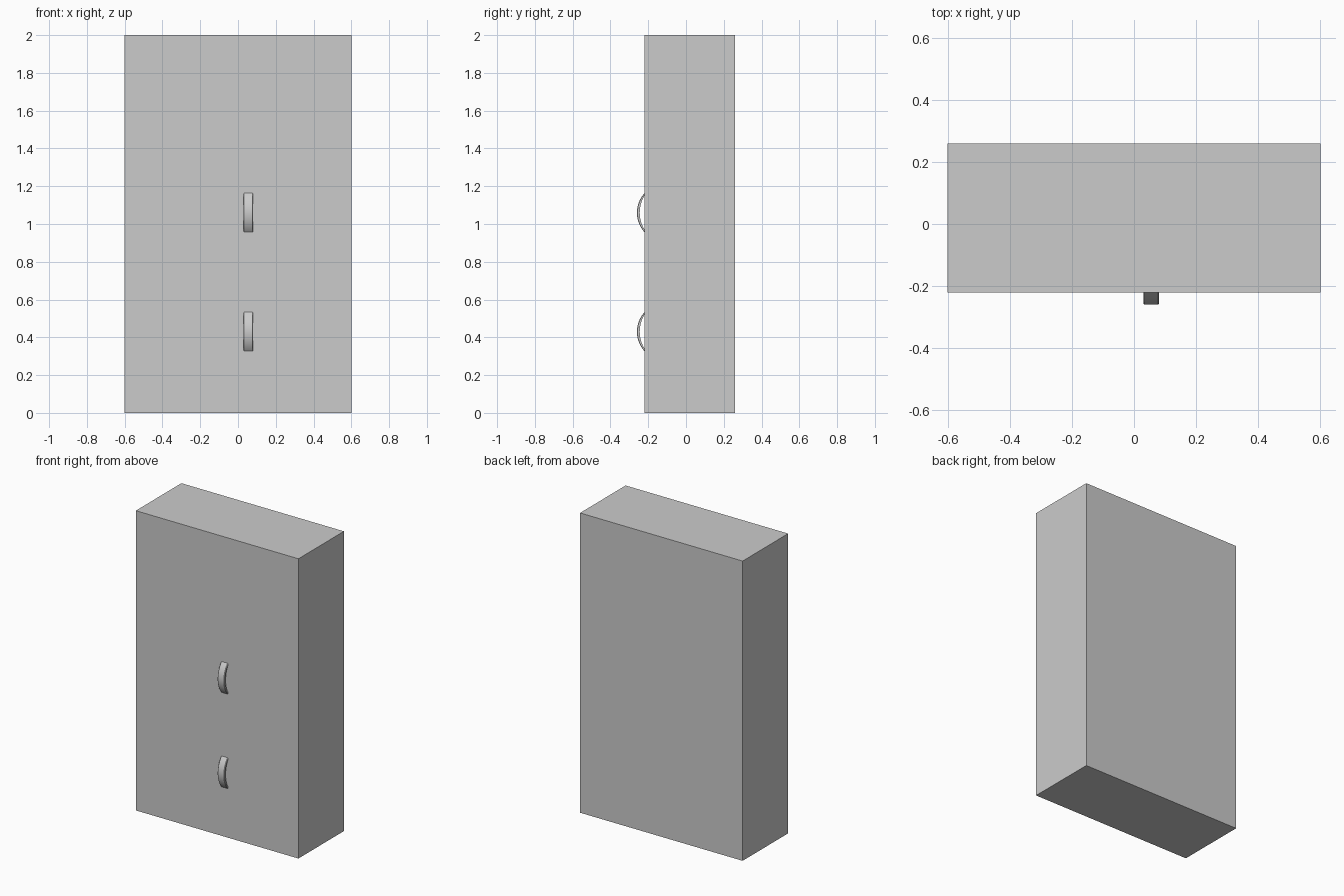
import bpy, bmesh, math

if "Cube" in bpy.data.objects:
    bpy.data.objects.remove(bpy.data.objects["Cube"])

FRONT, BACK = -0.22, 0.26


def finish(name, bm, smooth=False):
    bmesh.ops.recalc_face_normals(bm, faces=bm.faces)
    mesh = bpy.data.meshes.new(name)
    bm.to_mesh(mesh)
    bm.free()
    obj = bpy.data.objects.new(name, mesh)
    bpy.context.collection.objects.link(obj)
    if smooth:
        bpy.ops.object.select_all(action='DESELECT')
        obj.select_set(True)
        bpy.context.view_layer.objects.active = obj
        bpy.ops.object.shade_smooth_by_angle(angle=math.radians(35))
    return obj


def arc(half, rise, steps):
    """Points (y, z) of an arc bulging forward from the front face."""
    r = (half ** 2 + rise ** 2) / (2 * rise)
    a = math.asin(half / r)
    pts = []
    for i in range(steps + 1):
        t = -a + 2 * a * i / steps
        pts.append((FRONT - rise + r - r * math.cos(t), r * math.sin(t)))
    return pts


def handle(name, z, x0=0.03, x1=0.08, steps=14):
    # Bowed strap: quads between outer and inner arcs, swept across x
    bm = bmesh.new()
    rings = []
    for (yo, zo), (yi, zi) in zip(arc(0.103, 0.04, steps), arc(0.089, 0.025, steps)):
        c = 0.003
        section = [(x0, yi, zi), (x0, yo + c, zo), (x0 + c, yo, zo),
                   (x1 - c, yo, zo), (x1, yo + c, zo), (x1, yi, zi)]
        rings.append([bm.verts.new((x, y, z + h)) for x, y, h in section])
    for a, b in zip(rings, rings[1:]):
        for k in range(6):
            n = (k + 1) % 6
            bm.faces.new((a[k], a[n], b[n], b[k]))
    bm.faces.new(rings[0])
    bm.faces.new(rings[-1])
    return finish(name, bm, smooth=True)


# Cabinet body
bm = bmesh.new()
bmesh.ops.create_cube(bm, size=1)
bmesh.ops.scale(bm, vec=(1.2, BACK - FRONT, 2.0), verts=bm.verts)
bmesh.ops.translate(bm, vec=(0, (BACK + FRONT) / 2, 1.0), verts=bm.verts)
finish("cabinet_body", bm)

# Two pull handles
handle("upper_handle", 1.06)
handle("lower_handle", 0.43)
